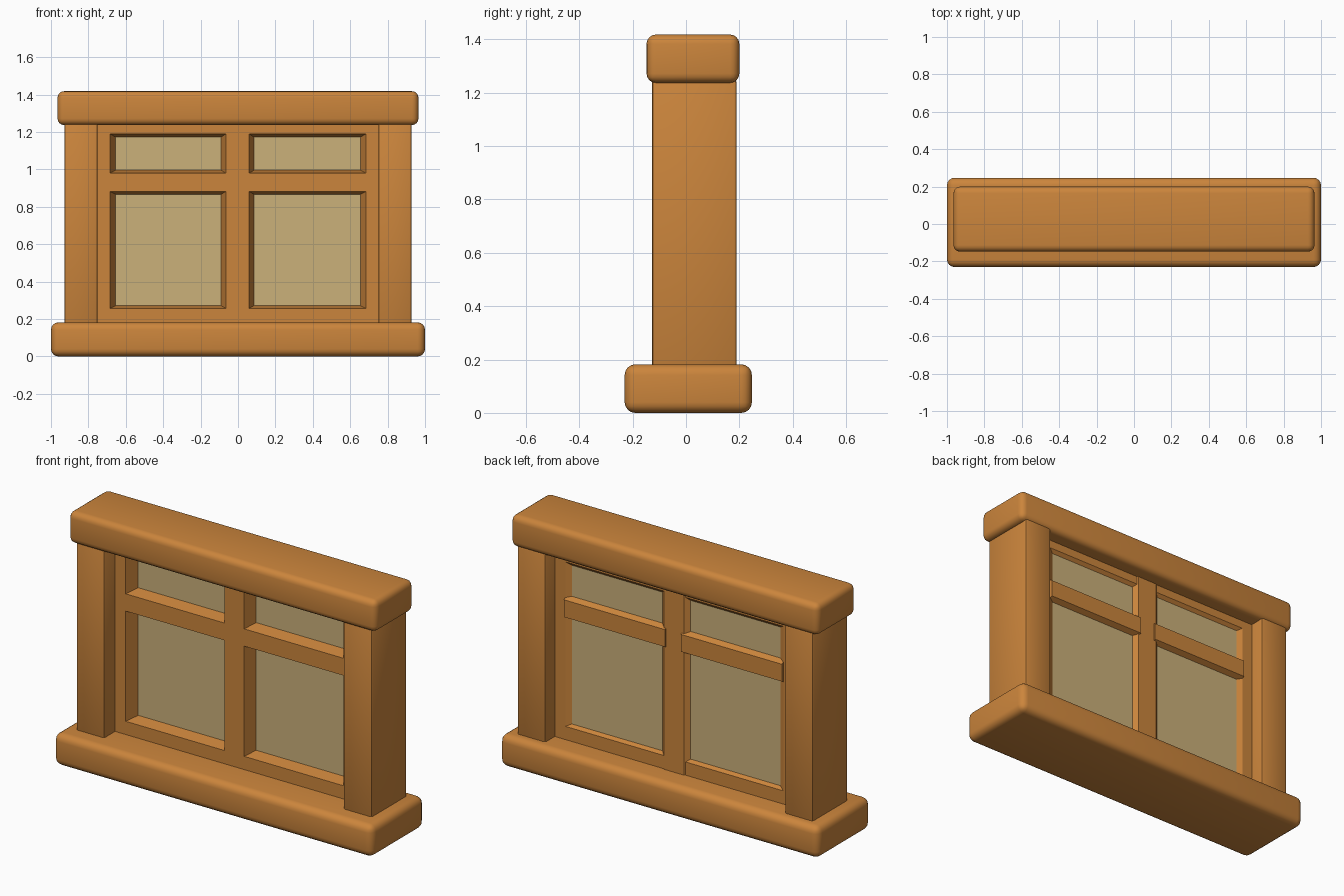
import bpy, bmesh
from mathutils import Vector

if "Cube" in bpy.data.objects:
    bpy.data.objects.remove(bpy.data.objects["Cube"])


def material(name, rgb):
    m = bpy.data.materials.new(name)
    m.diffuse_color = (*rgb, 1)
    m.use_nodes = True
    m.node_tree.nodes["Principled BSDF"].inputs["Base Color"].default_value = m.diffuse_color
    return m


WOOD = material("warm wood", (0.60, 0.235, 0.045))
PANE = material("tan pane", (0.60, 0.44, 0.195))


def finish(bm, name, mat, bevel=0.0, segments=3):
    bmesh.ops.recalc_face_normals(bm, faces=bm.faces[:])
    me = bpy.data.meshes.new(name)
    bm.to_mesh(me)
    bm.free()
    me.materials.append(mat)
    ob = bpy.data.objects.new(name, me)
    bpy.context.collection.objects.link(ob)
    bpy.ops.object.select_all(action='DESELECT')
    ob.select_set(True)
    bpy.context.view_layer.objects.active = ob
    if bevel:
        mod = ob.modifiers.new("rounded edges", 'BEVEL')
        mod.width, mod.segments = bevel, segments
        mod.limit_method = 'ANGLE'
        bpy.ops.object.modifier_apply(modifier=mod.name)
        bpy.ops.object.shade_smooth_by_angle(angle=0.6)
    return ob


def box(name, x, y, z, mat, bevel=0.0, segments=3):
    """Box given as (min, max) on each axis."""
    bm = bmesh.new()
    bmesh.ops.create_cube(bm, size=1)
    for v in bm.verts:
        v.co = Vector([(r[0] + r[1]) / 2 + c * (r[1] - r[0])
                       for c, r in zip(v.co, (x, y, z))])
    return finish(bm, name, mat, bevel, segments)


FRONT, BACK = -0.03, 0.105     # window frame faces
GLASS = (0.04, 0.088)          # pane faces


def bar(name, axis, lo, hi, start, end, s_lo, s_hi, back=BACK):
    """Frame bar whose sides slope out from the front and back to the pane."""
    profile = [(lo, FRONT), (hi, FRONT), (hi + s_hi, GLASS[0]), (hi + s_hi, GLASS[1]),
               (hi, back), (lo, back), (lo - s_lo, GLASS[1]), (lo - s_lo, GLASS[0])]
    bm = bmesh.new()
    rings = []
    for t in (start, end):
        rings.append([bm.verts.new((a, y, t) if axis == 'z' else (t, y, a))
                      for a, y in profile])
    for r in rings:
        bm.faces.new(r)
    for i in range(8):
        j = (i + 1) % 8
        bm.faces.new((rings[0][i], rings[0][j], rings[1][j], rings[1][i]))
    return finish(bm, name, WOOD)


# Sill and lintel
box("sill", (-1, 1), (-0.23, 0.247), (0, 0.182), WOOD, 0.04, 4)
box("lintel", (-0.965, 0.965), (-0.148, 0.2), (1.237, 1.418), WOOD, 0.035, 4)

# Side posts, stiles, rails and panes on both sides
for s, side in ((-1, "left"), (1, "right")):
    def span(a, b):
        return tuple(sorted((s * a, s * b)))

    box(side + "_post", span(0.75, 0.928), (-0.128, 0.19), (0.17, 1.25), WOOD, 0.012, 2)
    lo, hi = span(0.684, 0.76)
    bar(side + "_stile", 'z', lo, hi, 0.17, 1.25,
        0.03 if s > 0 else 0, 0.03 if s < 0 else 0)
    x0, x1 = span(0.05, 0.7)
    bar(side + "_bottom_rail", 'x', 0.17, 0.257, x0, x1, 0, 0.015)
    bar(side + "_top_rail", 'x', 1.19, 1.25, x0, x1, 0.018, 0)
    x0, x1 = span(0.05, 0.684)
    bar(side + "_transom", 'x', 0.882, 0.98, x0, x1, 0.016, 0.016, 0.118)
    box(side + "_pane", span(0.05, 0.7), GLASS, (0.2, 1.22), PANE)

# Centre mullion
bar("mullion", 'z', -0.065, 0.06, 0.17, 1.25, 0.026, 0.026, 0.11)
